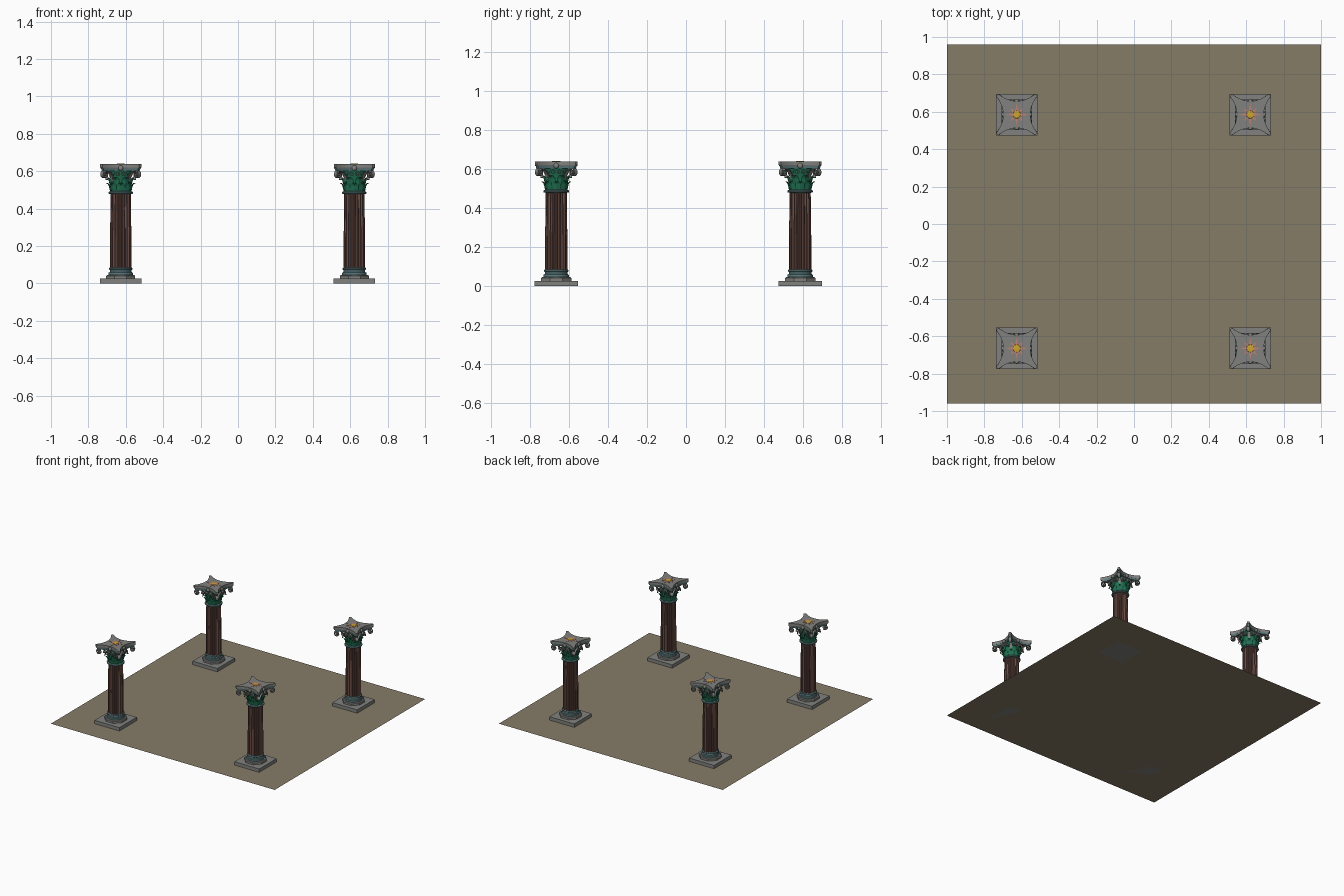
import bpy, bmesh
from math import sin, cos, pi, radians
from mathutils import Matrix, Vector

if "Cube" in bpy.data.objects:
    bpy.data.objects.remove(bpy.data.objects["Cube"])

SPOTS = [(-0.627, -0.665), (0.622, -0.665), (-0.627, 0.585), (0.622, 0.585)]


def mat(name, r, g, b):
    m = bpy.data.materials.new(name)
    m.diffuse_color = (r, g, b, 1)
    m.use_nodes = True
    m.node_tree.nodes["Principled BSDF"].inputs["Base Color"].default_value = m.diffuse_color
    return m


SAND = mat("sand", 0.24, 0.20, 0.135)
STONE = mat("stone", 0.22, 0.22, 0.21)
TEAL = mat("teal_stone", 0.10, 0.19, 0.20)
RED = mat("red_stone", 0.15, 0.075, 0.06)
GREEN = mat("green", 0.015, 0.17, 0.09)
PINK = mat("petal_pink", 0.50, 0.22, 0.17)
YELLOW = mat("yellow", 0.60, 0.38, 0.03)


def place(name, bm, material, smooth=None):
    """Put one shared mesh at each of the four columns."""
    bmesh.ops.recalc_face_normals(bm, faces=bm.faces[:])
    me = bpy.data.meshes.new(name)
    bm.to_mesh(me)
    bm.free()
    me.materials.append(material)
    if smooth:
        me.shade_smooth()
        me.set_sharp_from_angle(angle=radians(smooth))
    for i, (x, y) in enumerate(SPOTS):
        ob = bpy.data.objects.new(f"{name}_{i + 1}", me)
        ob.location = (x, y, 0)
        bpy.context.collection.objects.link(ob)


def loft(bm, rings, cap=True):
    vs = [[bm.verts.new(p) for p in ring] for ring in rings]
    n = len(vs[0])
    for a, b in zip(vs, vs[1:]):
        for i in range(n):
            j = (i + 1) % n
            bm.faces.new((a[i], a[j], b[j], b[i]))
    if cap:
        bm.faces.new(vs[0][::-1])
        bm.faces.new(vs[-1])


def lathe(profile, n=32, turn=0):
    bm = bmesh.new()
    loft(bm, [[(r * cos(2 * pi * i / n + turn), r * sin(2 * pi * i / n + turn), z)
               for i in range(n)] for r, z in profile])
    return bm


def prism(outline, levels):
    """Stack scaled copies of an outline; levels are (scale, z)."""
    bm = bmesh.new()
    loft(bm, [[(x * s, y * s, z) for x, y in outline] for s, z in levels])
    return bm


def spin_copies(bm, n, start=0.0):
    """Repeat everything in bm n times around z."""
    geom = bm.verts[:] + bm.edges[:] + bm.faces[:]
    for i in range(1, n):
        d = bmesh.ops.duplicate(bm, geom=geom)
        vs = [g for g in d["geom"] if isinstance(g, bmesh.types.BMVert)]
        bmesh.ops.rotate(bm, verts=vs, cent=(0, 0, 0), matrix=Matrix.Rotation(2 * pi * i / n, 3, 'Z'))
    bmesh.ops.rotate(bm, verts=bm.verts[:], cent=(0, 0, 0), matrix=Matrix.Rotation(start, 3, 'Z'))
    return bm


def leaf(bm, spine, turn):
    """Solid pointed leaf; spine holds (radius, z, half width)."""
    rot = Matrix.Rotation(turn, 3, 'Z')
    rings = []
    for r, z, w in spine:
        pts = [(r + 0.005, 0, z), (r - 0.001, w, z), (r - 0.004, 0, z - 0.002), (r - 0.001, -w, z)]
        rings.append([rot @ Vector(p) for p in pts])
    loft(bm, rings)


def scroll(bm, path, width, thick, y0=0.0):
    """Ribbon of given width following an (x, z) path."""
    rings = []
    for i, (x, z) in enumerate(path):
        a, b = path[max(i - 1, 0)], path[min(i + 1, len(path) - 1)]
        t = Vector((b[0] - a[0], b[1] - a[1])).normalized()
        nx, nz = -t.y * thick, t.x * thick
        rings.append([(x + nx, y0 - width, z + nz), (x + nx, y0 + width, z + nz),
                      (x - nx, y0 + width, z - nz), (x - nx, y0 - width, z - nz)])
    loft(bm, rings)


def spiral(cx, cz, r, turns=1.6, steps=22):
    """Clockwise spiral that starts on top and winds inward."""
    return [(cx + r * (1 - 0.75 * i / steps) * cos(pi / 2 - 2 * pi * turns * i / steps),
             cz + r * (1 - 0.75 * i / steps) * sin(pi / 2 - 2 * pi * turns * i / steps))
            for i in range(steps + 1)]


# Ground sheet
bpy.ops.mesh.primitive_plane_add(size=1)
ground = bpy.context.object
ground.name = "ground_sheet"
ground.scale = (2, 1.92, 1)
ground.data.materials.append(SAND)

# Square plinth and eight-sided step
h = 0.111
place("plinth", prism([(-h, -h), (h, -h), (h, h), (-h, h)], [(1, 0), (1, 0.027)]), STONE)
place("base_step", lathe([(0.084, 0.027), (0.084, 0.041), (0.078, 0.046)], 8, pi / 8), STONE)

# Moulded base and its collar
place("base_moulding", lathe([(0.064, 0.044), (0.066, 0.050), (0.064, 0.058),
                              (0.058, 0.062), (0.057, 0.074)]), TEAL, 40)
place("base_collar", lathe([(0.058, 0.072), (0.063, 0.075), (0.063, 0.081), (0.058, 0.085)]), TEAL, 40)

# Fluted shaft: flat ribs with hollows between
FLUTES = 20
section = []
for k in range(FLUTES):
    for f, r in ((0, 1), (0.28, 1), (0.42, 0.91), (0.64, 0.87), (0.86, 0.91)):
        a = 2 * pi * (k + f) / FLUTES
        section.append((r * cos(a), r * sin(a)))
place("fluted_shaft", prism(section, [(0.057, 0.083), (0.057, 0.25), (0.054, 0.482)]), RED)

# Neck ring
place("neck_ring", lathe([(0.055, 0.478), (0.064, 0.480), (0.066, 0.485),
                          (0.064, 0.490), (0.055, 0.494)]), TEAL, 40)

# Capital bell with two tiers of leaves
place("capital_bell", lathe([(0.050, 0.490), (0.051, 0.53), (0.056, 0.565),
                             (0.070, 0.594), (0.072, 0.606)]), GREEN, 40)
bm = bmesh.new()
for k in range(8):
    leaf(bm, [(0.052, 0.492, 0.017), (0.056, 0.510, 0.021), (0.060, 0.525, 0.019),
              (0.068, 0.536, 0.012), (0.073, 0.533, 0.003)], 2 * pi * k / 8)
    leaf(bm, [(0.052, 0.500, 0.012), (0.057, 0.530, 0.020), (0.063, 0.552, 0.020),
              (0.073, 0.567, 0.013), (0.080, 0.563, 0.003)], 2 * pi * (k + 0.5) / 8)
place("capital_leaves", bm, GREEN)

# Corner volutes with round eyes
bm = bmesh.new()
stem = [(0.058, 0.545), (0.068, 0.572), (0.085, 0.592), (0.104, 0.602)]
scroll(bm, stem + spiral(0.123, 0.582, 0.021), 0.011, 0.0022)
bmesh.ops.create_cone(bm, cap_ends=True, segments=12, radius1=0.007, radius2=0.007, depth=0.026,
                      matrix=Matrix.Translation((0.123, 0, 0.582)) @ Matrix.Rotation(pi / 2, 4, 'X'))
place("corner_volutes", spin_copies(bm, 4, pi / 4), STONE)

# Small paired scrolls in the middle of each face
bm = bmesh.new()
for s in (-1, 1):
    path = [(0.045, 0.555), (0.038, 0.58), (0.029, 0.594)] + \
           [(-x, z) for x, z in spiral(-0.016, 0.585, 0.013, 1.5, 16)]
    scroll(bm, [(s * x, z) for x, z in path], 0.007, 0.0018, -0.074)
place("face_scrolls", spin_copies(bm, 4), STONE)

# Abacus with hollowed sides and clipped corners
outline = []
for q in range(4):
    c, s = cos(q * pi / 2), sin(q * pi / 2)
    for i in range(13):
        t = -1 + i / 6
        x, y = 0.098 * t, -(0.072 + 0.038 * t * t)
        outline.append((x * c - y * s, x * s + y * c))
place("abacus_lower", prism(outline, [(0.92, 0.602), (0.96, 0.616)]), TEAL)
place("abacus_upper", prism(outline, [(0.97, 0.615), (1, 0.620), (1, 0.638)]), STONE)

# Bud on each abacus side
bm = bmesh.new()
bmesh.ops.create_icosphere(bm, subdivisions=2, radius=1,
                           matrix=Matrix.Translation((0, -0.074, 0.617)) @ Matrix.Diagonal((0.014, 0.009, 0.015, 1)))
place("abacus_buds", spin_copies(bm, 4), STONE, 40)

# Flower on top
star = []
for k in range(16):
    r = 0.022 if k % 2 else (0.060 if k % 4 == 0 else 0.050)
    star.append((r * cos(pi * k / 8), r * sin(pi * k / 8)))
place("flower_petals", prism(star, [(1, 0.637), (1, 0.6395)]), PINK)
place("flower_centre", lathe([(0.022, 0.638), (0.020, 0.641), (0.010, 0.642)], 16), YELLOW)
